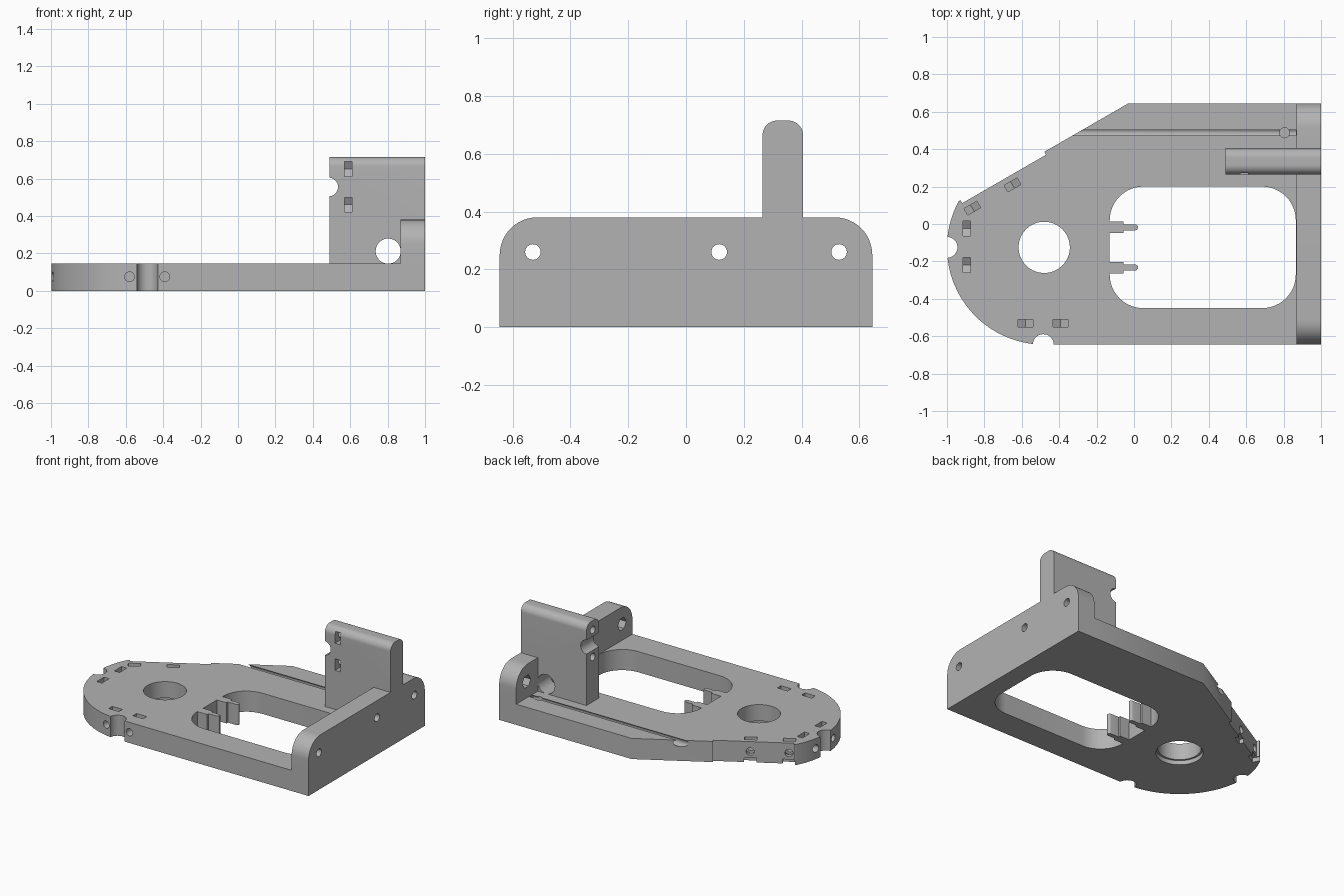
import bpy, bmesh
from math import sin, cos, pi, radians
from mathutils import Vector

cube = bpy.data.objects.get("Cube")
if cube:
    bpy.data.objects.remove(cube, do_unlink=True)

grey = bpy.data.materials.new("plain_grey")
grey.use_nodes = True
colour = (0.45, 0.45, 0.45, 1)
grey.diffuse_color = colour
grey.node_tree.nodes["Principled BSDF"].inputs["Base Color"].default_value = colour

X, Y, Z = Vector((1, 0, 0)), Vector((0, 1, 0)), Vector((0, 0, 1))


def prism(name, pts, origin, u, v, depth):
    """Extrude a 2D profile in the u, v plane along u x v."""
    w = u.cross(v)
    bm = bmesh.new()
    face = bm.faces.new([bm.verts.new(Vector(origin) + u * a + v * b) for a, b in pts])
    ext = bmesh.ops.extrude_face_region(bm, geom=[face])
    moved = [g for g in ext["geom"] if isinstance(g, bmesh.types.BMVert)]
    bmesh.ops.translate(bm, vec=w * depth, verts=moved)
    bmesh.ops.recalc_face_normals(bm, faces=bm.faces)
    mesh = bpy.data.meshes.new(name)
    bm.to_mesh(mesh)
    bm.free()
    mesh.materials.append(grey)
    ob = bpy.data.objects.new(name, mesh)
    bpy.context.collection.objects.link(ob)
    return ob


def arc(cx, cy, r, a0, a1, n):
    steps = [radians(a0 + (a1 - a0) * i / n) for i in range(n + 1)]
    return [(cx + r * cos(a), cy + r * sin(a)) for a in steps]


def disc(r, n=32, turn=0):
    return arc(0, 0, r, turn, turn + 360, n)[:-1]


def rect(x0, x1, y0, y1):
    return [(x0, y0), (x1, y0), (x1, y1), (x0, y1)]


def round_rect(x0, x1, y0, y1, r):
    return (arc(x1 - r, y0 + r, r, -90, 0, 12) + arc(x1 - r, y1 - r, r, 0, 90, 12)
            + arc(x0 + r, y1 - r, r, 90, 180, 12) + arc(x0 + r, y0 + r, r, 180, 270, 12))


def round_top(x0, x1, y0, y1, r):
    return ([(x0, y0), (x1, y0)] + arc(x1 - r, y1 - r, r, 0, 90, 12)
            + arc(x0 + r, y1 - r, r, 90, 180, 12))


def boolean(target, tool, operation="DIFFERENCE"):
    mod = target.modifiers.new(tool.name, "BOOLEAN")
    mod.operation, mod.solver, mod.object = operation, "EXACT", tool
    bpy.context.view_layer.objects.active = target
    bpy.ops.object.modifier_apply(modifier=mod.name)
    bpy.data.objects.remove(tool, do_unlink=True)


def cut(target, pts, origin, u, v, depth):
    boolean(target, prism("cutter", pts, origin, u, v, depth))


def drill(target, start, axis, length, r, n=32, turn=0):
    """Round or polygonal hole along a horizontal or vertical axis."""
    u = X if axis.cross(Z).length < 0.1 else Z.cross(axis).normalized()
    cut(target, disc(r, n, turn), start, u, axis.cross(u), length)


def nut_slot(target, centre, side, up):
    """Captive nut pocket, open along up, with a V-shaped floor."""
    h, t = 0.04, 0.04
    pts = [(0, -h * 1.15), (h, -h * 0.577), (h, 0.12), (-h, 0.12), (-h, -h * 0.577)]
    w = side.cross(up)
    cut(target, pts, Vector(centre) - w * t / 2, side, up, t)


THICK = 0.145
CENTRE = Vector((-0.48, -0.125, 0))
N = Vector((cos(radians(120)), sin(radians(120)), 0))   # normal of slanted edge
T = Vector((cos(radians(30)), sin(radians(30)), 0))     # along slanted edge
MID = Vector((0, 0, 0.075))

# Base plate with round end and slanted edge
outline = [(1, -0.645), (1, 0.645), (-0.03, 0.645)]
outline += arc(CENTRE.x, CENTRE.y, 0.52, 151.6, 270, 48)
bracket = prism("bracket_body", outline, (0, 0, 0), X, Y, THICK)

# Large window and round opening with a wider lower rim
cut(bracket, round_rect(-0.13, 0.865, -0.45, 0.2, 0.18), (0, 0, -0.1), X, Y, 0.4)
drill(bracket, CENTRE - Z * 0.1, Z, 0.4, 0.137, 64)
drill(bracket, CENTRE - Z * 0.1, Z, 0.13, 0.15, 64)

# Two stepped prongs reaching into the window
for y in (-0.018, -0.233):
    prong = [(-0.16, y - 0.031), (-0.055, y - 0.031), (-0.055, y - 0.016)]
    prong += arc(0.006, y, 0.016, -90, 90, 8)
    prong += [(-0.055, y + 0.016), (-0.055, y + 0.031), (-0.16, y + 0.031)]
    boolean(bracket, prism("prong", prong, (0, 0, 0), X, Y, THICK), "UNION")

# Shallow recess along the slanted edge, with notches under its screws
cut(bracket, rect(-0.262, 0.256, 0.424, 0.6), CENTRE - Z * 0.1, T, N, 0.4)
for t in (0.02, -0.228):
    cut(bracket, rect(t - 0.04, t + 0.04, 0.395, 0.6), CENTRE - Z * 0.1, T, N, 0.13)

# Rounded edge notches
for x, y in ((-1.0, -0.125), (-0.485, -0.645)):
    drill(bracket, (x, y, -0.1), Z, 0.4, 0.056)

# Edge screws with their nut pockets: (pocket centre, outward direction)
screws = [(Vector((-0.58, -0.53, 0)), -Y), (Vector((-0.392, -0.53, 0)), -Y),
          (Vector((-0.895, -0.025, 0)), -X), (Vector((-0.895, -0.22, 0)), -X)]
screws += [(CENTRE + T * t + N * 0.374, N) for t in (0.02, -0.228)]
for pos, out in screws:
    drill(bracket, pos + MID - out * 0.08, out, 0.4, 0.026, 24)
    nut_slot(bracket, pos + MID, Z.cross(out), Z)

# Cable groove along the top
drill(bracket, (-0.7, 0.488, 0.125), X, 1.565, 0.025, 24)
drill(bracket, (0.805, 0.488, 0.09), Z, 0.2, 0.027, 24)

# End wall with screw holes and hexagonal nut seats
wall = prism("end_wall", round_top(-0.645, 0.645, 0, 0.38, 0.13), (0.868, 0, 0), Y, Z, 0.132)
for y in (-0.53, 0.115, 0.53):
    drill(wall, (0.7, y, 0.26), X, 0.5, 0.027, 24)
    drill(wall, (0.8, y, 0.26), X, 0.12, 0.046, 6)

# Upright block with side notch, cross hole and front nut pockets
upright = prism("upright", round_top(0.265, 0.405, 0.05, 0.715, 0.05), (0.49, 0, 0), Y, Z, 0.51)
drill(upright, (0.485, 0.1, 0.555), Y, 0.5, 0.05)
drill(upright, (0.803, 0.1, 0.212), Y, 0.5, 0.067, 40)
for z in (0.65, 0.46):
    drill(upright, (0.4, 0.335, z), X, 0.28, 0.026, 24)
    nut_slot(upright, (0.589, 0.335, z), Z, -Y)

# Fuse into one solid part
boolean(bracket, wall, "UNION")
boolean(bracket, upright, "UNION")

bpy.ops.object.select_all(action="DESELECT")
bracket.select_set(True)
bpy.context.view_layer.objects.active = bracket
bpy.ops.object.shade_smooth_by_angle(angle=radians(30))
